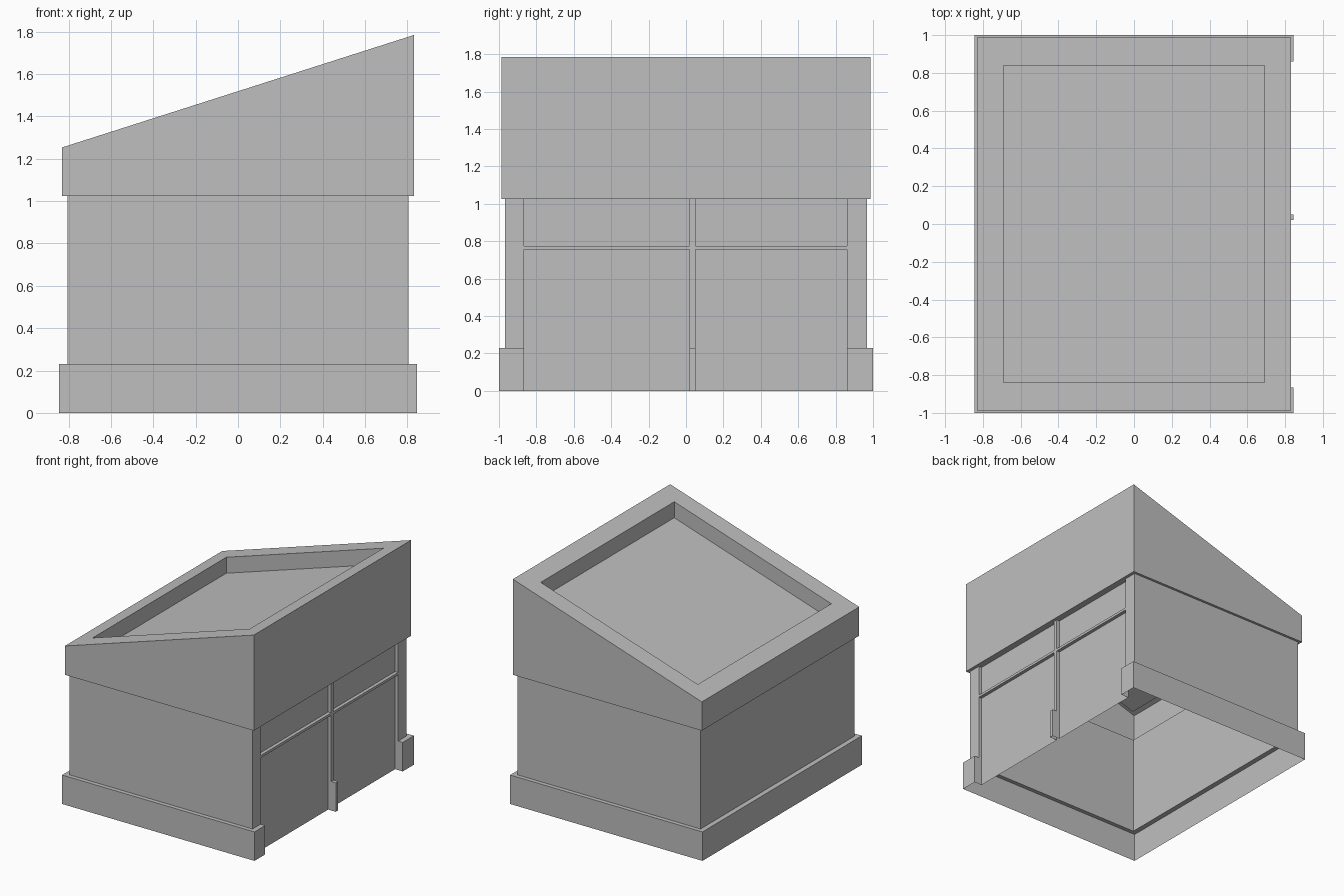
import bpy

if "Cube" in bpy.data.objects:
    bpy.data.objects.remove(bpy.data.objects["Cube"])

grey = bpy.data.materials.new("light grey")
grey.diffuse_color = (0.52, 0.52, 0.52, 1)
grey.use_nodes = True
grey.node_tree.nodes["Principled BSDF"].inputs["Base Color"].default_value = grey.diffuse_color

PANEL_X = 0.778                              # plane of the recessed door panels
DOOR_Y = [(-0.865, 0.02), (0.05, 0.86)]      # the two door bays
WALL = (0.805, 0.967)
ROOF = (0.83, 0.987)
PLINTH = (0.845, 1.0)


def plan(size, z, panel_x=None):
    """Counter-clockwise outline with both door bays notched into the right side."""
    hx, hy = size
    px = hx if panel_x is None else panel_x
    pts = [(-hx, -hy), (hx, -hy)]
    for y0, y1 in DOOR_Y:
        pts += [(hx, y0), (px, y0), (px, y1), (hx, y1)]
    pts += [(hx, hy), (-hx, hy)]
    return [(x, y, z) for x, y in pts]


def rect(hx, hy, drop=0.0, z=None):
    """Rectangle, flat at z or lying on the sloping roof plane."""
    return [(x, y, 1.519 + 0.3195 * x - drop if z is None else z)
            for x, y in ((-hx, -hy), (hx, -hy), (hx, hy), (-hx, hy))]


def make(name, faces):
    """Build one object from face point lists, welding shared points."""
    index, polys = {}, []
    for f in faces:
        ids = []
        for p in f:
            i = index.setdefault(tuple(round(c, 5) for c in p), len(index))
            if i not in ids:
                ids.append(i)
        if len(ids) > 2:
            polys.append(ids)
    me = bpy.data.meshes.new(name)
    me.from_pydata(list(index), [], polys)
    me.materials.append(grey)
    ob = bpy.data.objects.new(name, me)
    bpy.context.collection.objects.link(ob)


def area(f):
    """Area of a flat face, used to skip collapsed ones."""
    from mathutils import Vector
    v = [Vector(p) for p in f]
    s = Vector()
    for a, b in zip(v[1:], v[2:]):
        s += (a - v[0]).cross(b - v[0])
    return s.length / 2


def loft(*loops):
    """Quads between successive outlines."""
    out = []
    for a, b in zip(loops, loops[1:]):
        for i in range(len(a)):
            j = (i + 1) % len(a)
            f = [a[i], a[j], b[j], b[i]]
            if area(f) > 1e-6:
                out.append(f)
    return out


# Plinth with its top ledge, broken by the door bays
make("plinth", loft(plan(PLINTH, 0, PANEL_X), plan(PLINTH, 0.23, PANEL_X),
                    plan(WALL, 0.23, PANEL_X)))

# Walls, corner posts, mullion and door panels
make("walls", loft(plan(WALL, 0.23, PANEL_X), plan(WALL, 1.025, PANEL_X)))

# Underside of the roof overhang
make("roof_soffit", loft(plan(WALL, 1.025, PANEL_X), plan(ROOF, 1.025)))

# Sloping roof block with rim and sunken deck
deck = rect(0.69, 0.838, 0.127)
make("roof", loft(rect(*ROOF, z=1.025), rect(*ROOF), rect(0.69, 0.838), deck) + [deck])

# Transom bar across each door bay, open against the panel
for n, (y0, y1) in enumerate(DOOR_Y):
    section = [(PANEL_X, 0.755), (WALL[0], 0.755), (WALL[0], 0.775), (PANEL_X, 0.775)]
    make(f"transom_{n + 1}", [[(xa, y0, za), (xa, y1, za), (xb, y1, zb), (xb, y0, zb)]
                              for (xa, za), (xb, zb) in zip(section, section[1:])])
